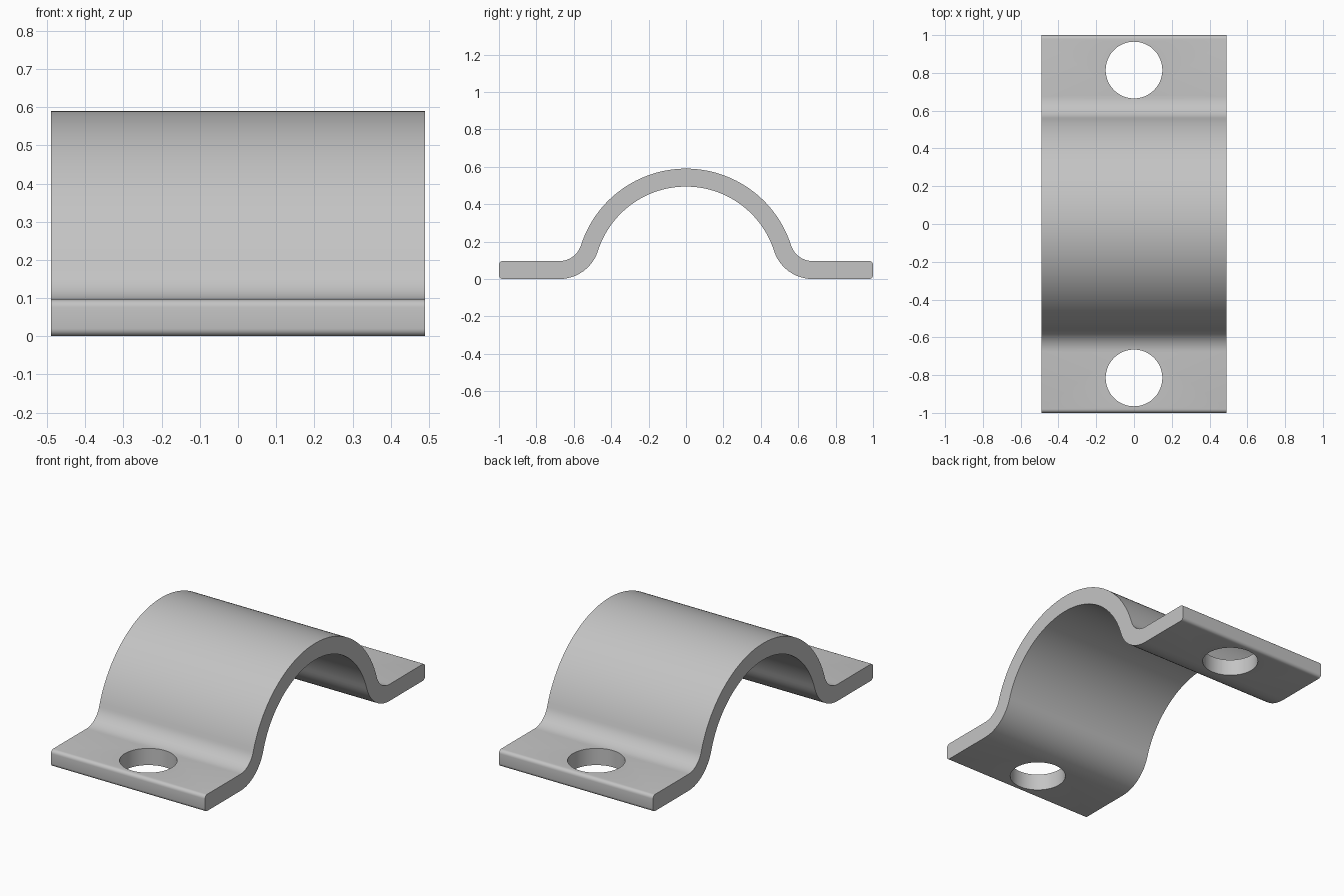
import bpy
import bmesh
from math import sin, cos, asin, sqrt, pi, radians

default = bpy.data.objects.get("Cube")
if default:
    bpy.data.objects.remove(default, do_unlink=True)

# Main dimensions
THICK = 0.096
ARCH_R = 0.59
BEND_R = 0.12
HALF_W = 0.49
HALF_L = 1.0
EDGE_R = 0.02
HOLE_Y = 0.815
HOLE_R = 0.15

steel = bpy.data.materials.new("grey_steel")
steel.use_nodes = True
colour = (0.55, 0.55, 0.55, 1)
steel.diffuse_color = colour
steel.node_tree.nodes["Principled BSDF"].inputs["Base Color"].default_value = colour


def arc(cy, cz, r, start, end, steps):
    """Points (y, z) along a circular arc."""
    angles = [start + (end - start) * i / steps for i in range(steps + 1)]
    return [(cy + r * cos(a), cz + r * sin(a)) for a in angles]


# Bend centre, tangent to both the flange and the arch
bend_z = THICK + BEND_R
reach = ARCH_R + BEND_R
tilt = asin(bend_z / reach)
bend_y = sqrt(reach ** 2 - bend_z ** 2)

# Half outline: over the top, round the flange end, back underneath
half = arc(0, 0, ARCH_R, pi / 2, tilt, 32)
half += arc(bend_y, bend_z, BEND_R, pi + tilt, 1.5 * pi, 12)[1:]
half += arc(HALF_L - EDGE_R, THICK - EDGE_R, EDGE_R, pi / 2, 0, 5)
half += arc(HALF_L - EDGE_R, EDGE_R, EDGE_R, 0, -pi / 2, 5)
half += arc(bend_y, bend_z, BEND_R + THICK, 1.5 * pi, pi + tilt, 12)
half += arc(0, 0, ARCH_R - THICK, tilt, pi / 2, 32)[1:]
outline = half + [(-y, z) for y, z in reversed(half[1:-1])]

# Extrude the outline across the strap width
bm = bmesh.new()
face = bm.faces.new([bm.verts.new((-HALF_W, y, z)) for y, z in outline])
result = bmesh.ops.extrude_face_region(bm, geom=[face])
moved = [v for v in result["geom"] if isinstance(v, bmesh.types.BMVert)]
bmesh.ops.translate(bm, verts=moved, vec=(2 * HALF_W, 0, 0))
bmesh.ops.recalc_face_normals(bm, faces=bm.faces)
mesh = bpy.data.meshes.new("pipe_strap")
bm.to_mesh(mesh)
bm.free()
mesh.materials.append(steel)
strap = bpy.data.objects.new("pipe_strap", mesh)
bpy.context.collection.objects.link(strap)

# Screw holes through both flanges
for name, side in (("front", -1), ("back", 1)):
    bpy.ops.mesh.primitive_cylinder_add(
        vertices=64, radius=HOLE_R, depth=0.4, location=(0, side * HOLE_Y, THICK / 2))
    cutter = bpy.context.object
    cutter.name = name + "_hole_cutter"
    cutter.hide_render = True
    cutter.data.materials.append(steel)
    cut = strap.modifiers.new(name + "_hole", 'BOOLEAN')
    cut.operation = 'DIFFERENCE'
    cut.solver = 'EXACT'
    cut.object = cutter
    bpy.context.view_layer.objects.active = strap
    bpy.ops.object.modifier_apply(modifier=cut.name)
    bpy.data.objects.remove(cutter, do_unlink=True)

# Smooth curves, crisp rims
bpy.ops.object.select_all(action='DESELECT')
strap.select_set(True)
bpy.context.view_layer.objects.active = strap
bpy.ops.object.shade_smooth_by_angle(angle=radians(30))
